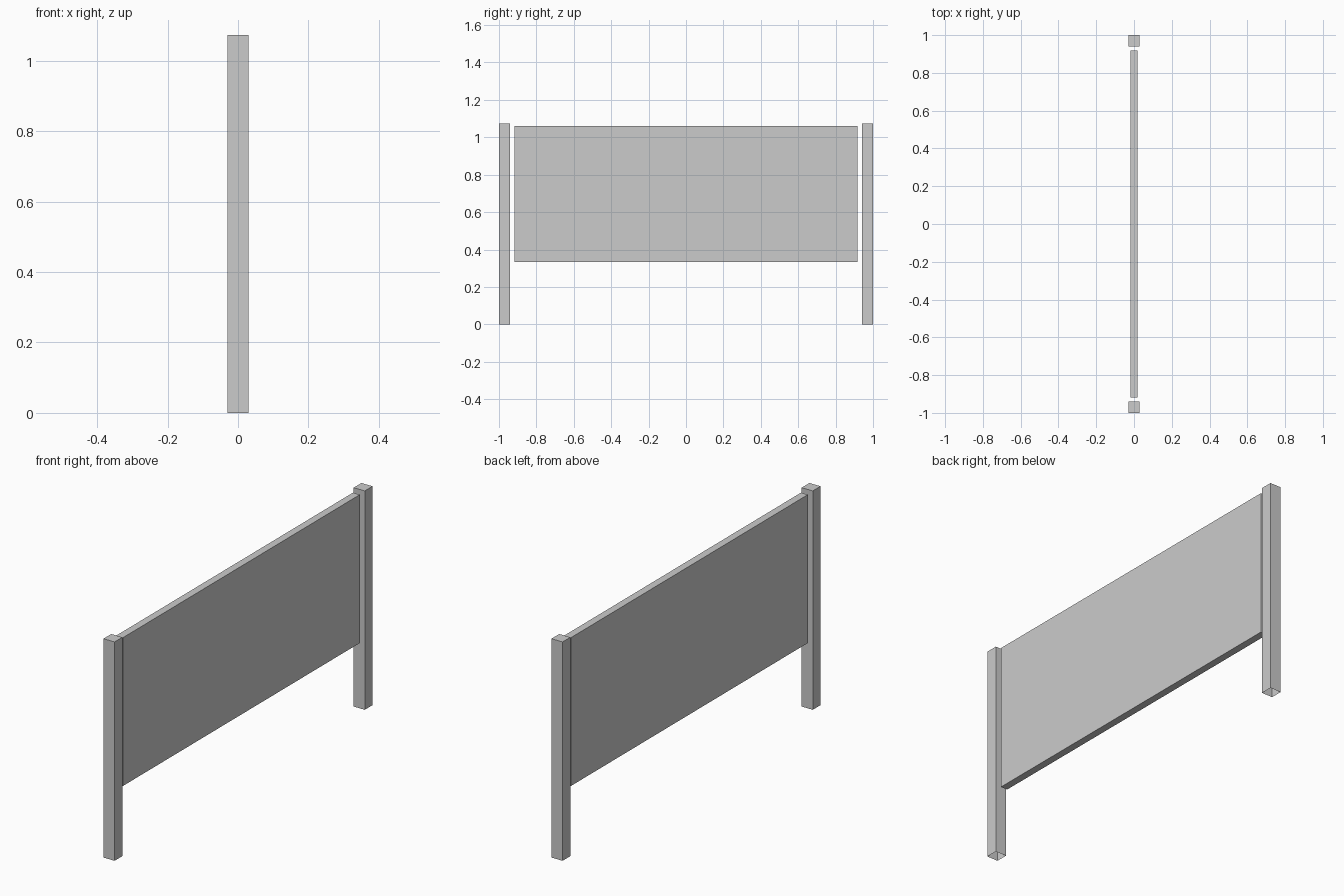
import bpy, bmesh
from mathutils import Matrix, Vector

if "Cube" in bpy.data.objects:
    bpy.data.objects.remove(bpy.data.objects["Cube"])


def box(name, center, size, open_bottom=False):
    bm = bmesh.new()
    bmesh.ops.create_cube(bm, size=1.0)
    if open_bottom:
        bottom = [f for f in bm.faces if f.normal.z < -0.5]
        bmesh.ops.delete(bm, geom=bottom, context='FACES_ONLY')
    bm.transform(Matrix.Diagonal((*size, 1.0)))
    mesh = bpy.data.meshes.new(name)
    bm.to_mesh(mesh)
    bm.free()
    obj = bpy.data.objects.new(name, mesh)
    obj.location = Vector(center)
    bpy.context.collection.objects.link(obj)
    return obj


POST, HEIGHT = 0.06, 1.074
PANEL_LOW, PANEL_TOP = 0.333, 1.061

# Square posts at each end, open underneath
for name, side in (("front_post", -1), ("back_post", 1)):
    box(name, (0, side * (1 - POST / 2), HEIGHT / 2),
        (POST, POST, HEIGHT), open_bottom=True)

# Flat board hung between the posts with a small gap at each end
box("panel", (0, 0, (PANEL_LOW + PANEL_TOP) / 2),
    (0.037, 1.836, PANEL_TOP - PANEL_LOW))
